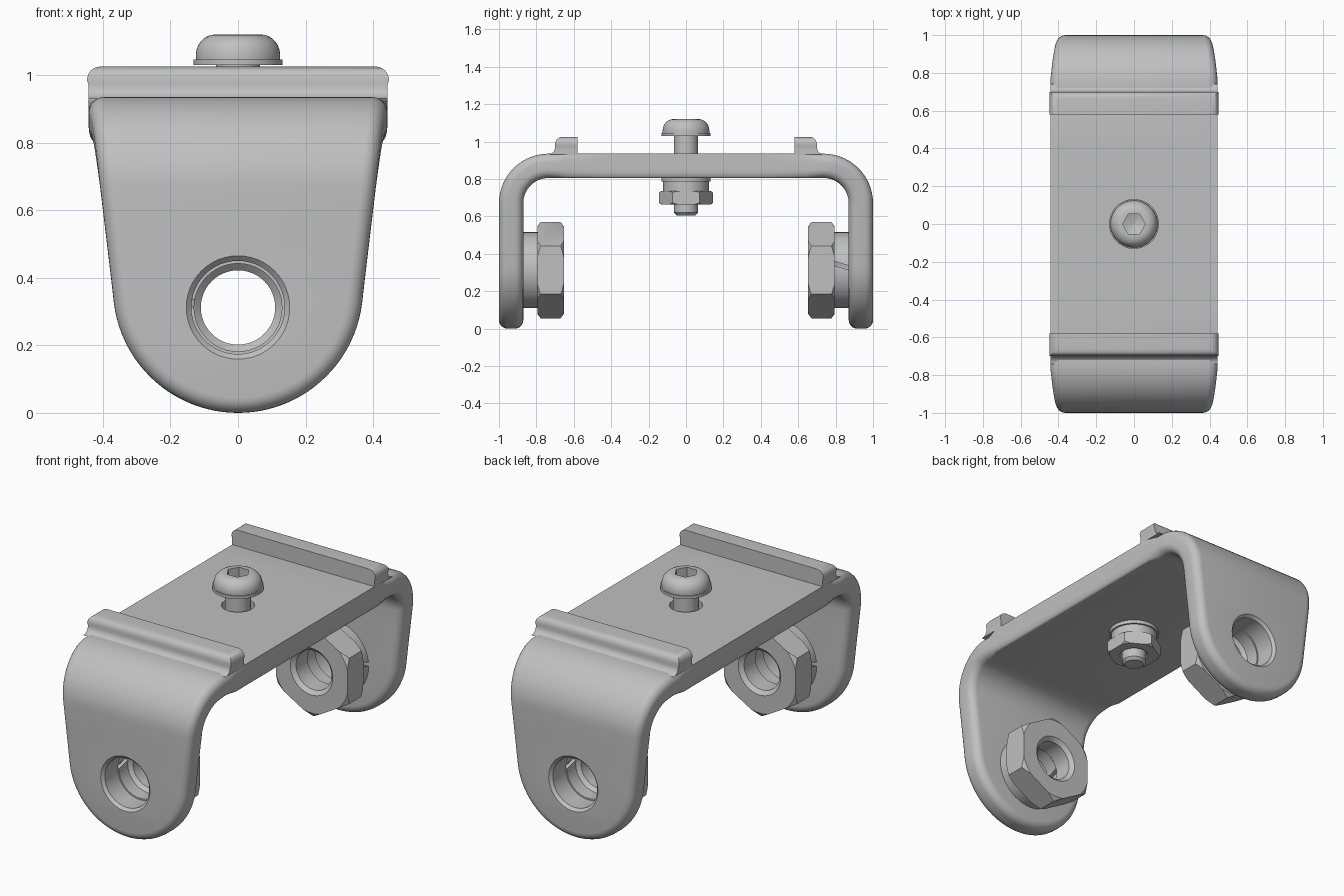
import bpy, bmesh
from math import sin, cos, pi, atan, sqrt, radians
from mathutils import Matrix, Vector

cube = bpy.data.objects.get("Cube")
if cube:
    bpy.data.objects.remove(cube, do_unlink=True)

steel = bpy.data.materials.new("grey steel")
steel.use_nodes = True
steel.diffuse_color = (0.53, 0.53, 0.53, 1)
steel.node_tree.nodes["Principled BSDF"].inputs["Base Color"].default_value = (0.53, 0.53, 0.53, 1)


def finish(name, bm):
    bmesh.ops.remove_doubles(bm, verts=bm.verts, dist=1e-5)
    bmesh.ops.recalc_face_normals(bm, faces=bm.faces)
    mesh = bpy.data.meshes.new(name)
    bm.to_mesh(mesh)
    bm.free()
    mesh.materials.append(steel)
    ob = bpy.data.objects.new(name, mesh)
    bpy.context.collection.objects.link(ob)
    return ob


def select(ob):
    bpy.ops.object.select_all(action='DESELECT')
    ob.select_set(True)
    bpy.context.view_layer.objects.active = ob


def smooth(ob):
    select(ob)
    bpy.ops.object.shade_smooth_by_angle(angle=radians(32))


def boolean(ob, cutter, operation='DIFFERENCE'):
    """Apply a boolean and discard the helper."""
    select(ob)
    mod = ob.modifiers.new("cut", 'BOOLEAN')
    mod.operation, mod.object, mod.solver = operation, cutter, 'EXACT'
    bpy.ops.object.modifier_apply(modifier=mod.name)
    bpy.data.objects.remove(cutter, do_unlink=True)


def lathe(name, profile, sides=48, turn=0.0, closed=False):
    """Revolve (radius, z) points about z."""
    bm = bmesh.new()
    rings = [[bm.verts.new((r * cos(turn + 2 * pi * i / sides), r * sin(turn + 2 * pi * i / sides), z))
              for i in range(sides)] for r, z in profile]
    pairs = list(zip(rings, rings[1:] + rings[:1])) if closed else list(zip(rings, rings[1:]))
    for a, b in pairs:
        for i in range(sides):
            j = (i + 1) % sides
            bm.faces.new((a[i], a[j], b[j], b[i]))
    if not closed:
        bm.faces.new(rings[0])
        bm.faces.new(rings[-1])
    return finish(name, bm)


def tube(name, outer, inner, low, high):
    return lathe(name, [(outer, low), (outer, high), (inner, high), (inner, low)], closed=True)


def hex_nut(name, radius, bore, low, high, turn):
    """Hexagonal nut with chamfered corners and countersunk bore."""
    c, s = radius * 0.1, radius * 0.07
    nut = lathe(name, [(radius, low), (radius, high)], 6, turn)
    boolean(nut, lathe("chamfer", [(radius - c, low - 0.001), (radius + 0.001, low + s),
                                   (radius + 0.001, high - s), (radius - c, high + 0.001)], 72), 'INTERSECT')
    k = bore * 0.18
    boolean(nut, lathe("bore", [(bore + k * 1.2, low - 0.002), (bore, low + k),
                                (bore, high - k), (bore + k * 1.2, high + 0.002)]))
    return nut


def place(ob, matrix):
    ob.data.transform(matrix)
    smooth(ob)


# Bent strap: rounded cross-section swept from leg tip to bridge centre, then mirrored
THICK, EDGE, TIP, BEND = 0.13, 0.045, 0.37, 0.135
LEG, ARC = 0.67, 0.2 * pi / 2
END = LEG + ARC + 0.735


def bent(x, u, t):
    if u < LEG:
        return Vector((x, 0.87 + t, u))
    if u < LEG + ARC:
        a, r = (u - LEG) / 0.2, BEND + t
        return Vector((x, 0.735 + r * cos(a), LEG + r * sin(a)))
    return Vector((x, 0.735 - (u - LEG - ARC), 0.805 + t))


taper = atan(0.12)
steps = [k * pi / 12 for k in range(7)]
layers = [(EDGE * (1 - cos(a)), EDGE * (1 - sin(a)), True) for a in steps]
layers += [(THICK - t, d, False) for t, d, _ in reversed(layers)]
straight = [0.42, 0.5, 0.58] + [LEG + ARC * k / 14 for k in range(15)]
straight += [LEG + ARC + k for k in (0.035, 0.095, 0.3, 0.5)] + [END]
bm = bmesh.new()
grid = []
for t, d, inside in layers:
    row = []
    for k in range(25):
        a = (pi / 2 - taper) * k / 24
        row.append(((TIP - d) * sin(a), TIP - (TIP - d) * cos(a)))
    for u in straight:
        y = 0.735 - (u - LEG - ARC)
        fade = min(1, max(0, (y - 0.64) / 0.06))
        if inside:
            fade = max(fade, 0.35)
        # the rounding depth fades where the bridge has crisp edges
        row.append((min(0.442, 0.367 + 0.12 * (u - 0.326)) - d * fade, u))
    grid.append([[bm.verts.new(bent(s * x, u, t)) for s in (-1, 1)] for x, u in row])
for low, high in zip(grid, grid[1:]):
    for i in range(len(low) - 1):
        for s in (0, 1):
            bm.faces.new((low[i][s], low[i + 1][s], high[i + 1][s], high[i][s]))
for row in (grid[0], grid[-1]):
    for a, b in zip(row, row[1:]):
        bm.faces.new((a[0], a[1], b[1], b[0]))
bmesh.ops.mirror(bm, geom=bm.verts[:] + bm.edges[:] + bm.faces[:], axis='Y', merge_dist=1e-4)
bracket = finish("bracket", bm)

# Leg holes with a countersunk rim, and the clearance hole in the bridge
HOLE_Z = 0.312
for s in (-1, 1):
    drill = lathe("drill", [(0.138, 0.8), (0.138, 0.985), (0.157, 1.004)])
    drill.data.transform(Matrix.Translation((0, 0, HOLE_Z)) @ Matrix.Rotation(-s * pi / 2, 4, 'X'))
    boolean(bracket, drill)
boolean(bracket, lathe("drill", [(0.085, 0.7), (0.085, 1)]))
smooth(bracket)

# Raised stops across the bridge: stacked rectangles with a filleted foot and rounded top
R = 0.04
stack = [(0.7 + R * (1 - sin(a)), 0.93 + R * (1 - cos(a)), 0.442) for a in steps]
stack += [(0.7 - R * (1 - cos(a)), 0.985 + R * sin(a), 0.447 - R * (1 - cos(a))) for a in steps]
for name, s in (("front_stop", -1), ("back_stop", 1)):
    bm = bmesh.new()
    rings = [[bm.verts.new((x, s * y, z)) for x, y in ((-w, 0.58), (w, 0.58), (w, outer), (-w, outer))]
             for outer, z, w in stack]
    for a, b in zip(rings, rings[1:]):
        for i in range(4):
            j = (i + 1) % 4
            bm.faces.new((a[i], a[j], b[j], b[i]))
    bm.faces.new(rings[0])
    bm.faces.new(rings[-1])
    smooth(finish(name, bm))

# Leg nuts and split washers, modelled along z and turned to point inward
for name, turn in (("front", 0), ("back", pi)):
    pose = (Matrix.Rotation(turn, 4, 'Z') @ Matrix.Translation((0, 0, HOLE_Z))
            @ Matrix.Rotation(pi / 2, 4, 'X'))
    washer = tube(name + "_split_washer", 0.203, 0.13, 0.793, 0.87)
    bm = bmesh.new()
    bmesh.ops.create_cube(bm, size=1, matrix=Matrix.Translation((-0.17, 0.025, 0.83))
                          @ Matrix.Rotation(0.3, 4, 'X') @ Matrix.Diagonal((0.12, 0.022, 0.2, 1)))
    boolean(washer, finish("slit", bm))
    place(washer, pose)
    place(hex_nut(name + "_leg_nut", 0.257, 0.11, 0.653, 0.795, pi / 2), pose)

# Button-head screw with hexagonal socket
dome = [(0.068 + 0.057 * cos(a), 1.058 + 0.062 * sin(a)) for a in steps]
screw = lathe("screw", [(0.05, 0.605), (0.065, 0.62), (0.065, 1.03), (0.132, 1.03),
                        (0.132, 1.046), (0.125, 1.046)] + dome)
boolean(screw, lathe("socket", [(0.004, 1.045), (0.06, 1.065), (0.06, 1.2)], 6))
smooth(screw)

# Washers and nut under the bridge
for name, r, low, high in (("flat_washer", 0.132, 0.785, 0.805), ("spring_washer", 0.122, 0.735, 0.785)):
    smooth(tube(name, r, 0.064, low, high))
smooth(hex_nut("screw_nut", 0.145, 0.064, 0.663, 0.736, pi / 2))
